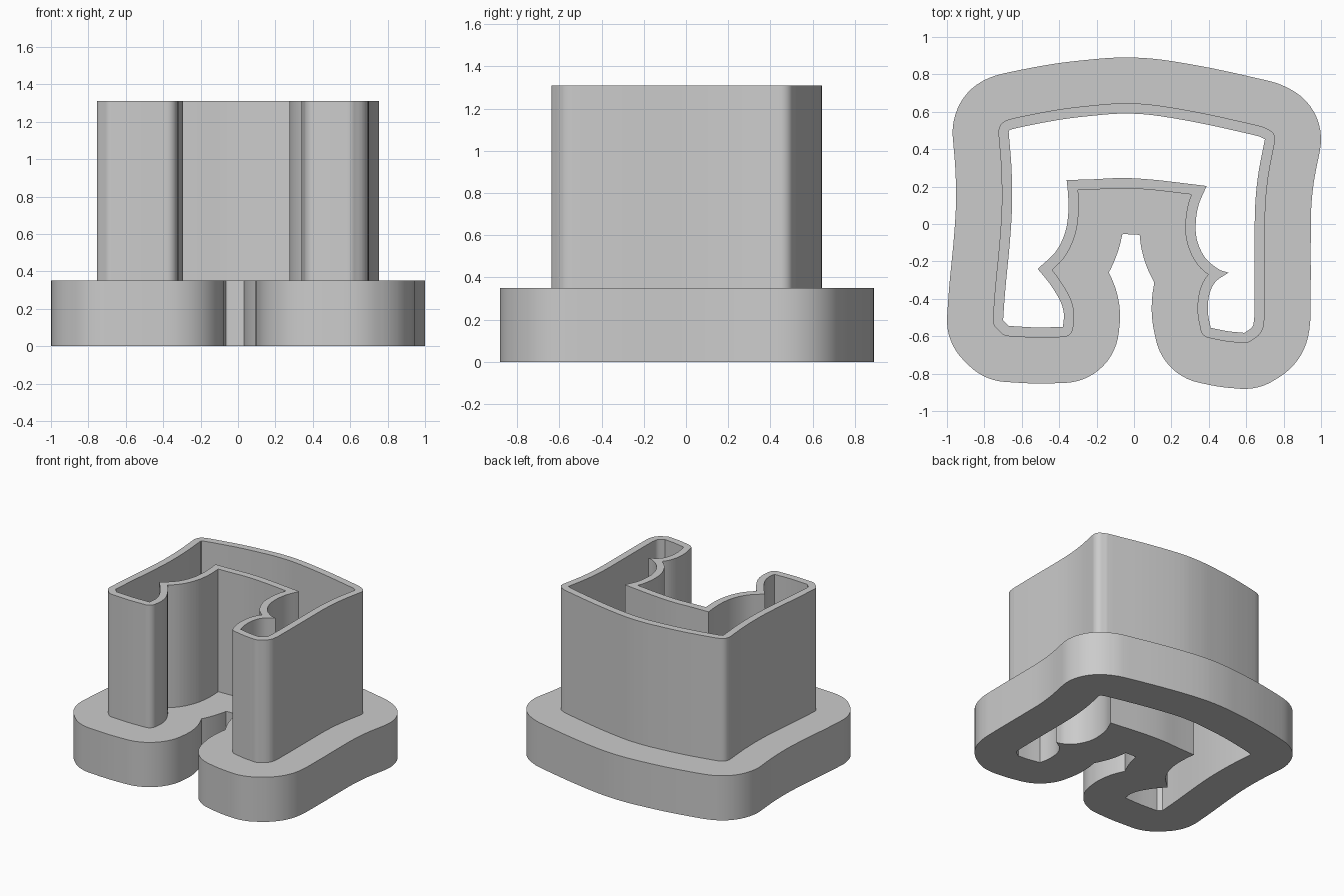
import bpy, bmesh, math
from mathutils import Vector

if "Cube" in bpy.data.objects:
    bpy.data.objects.remove(bpy.data.objects["Cube"])

FLANGE_Z, TOP_Z = 0.35, 1.31
WALL, FLANGE = 0.055, 0.30

# Opening outline, clockwise; each run is a smooth curve, runs meet in corners
RUNS = [
    [(-.67, .49), (-.64, .51), (-.40, .557), (-.2, .581), (-.06, .59), (.1, .582),
     (.35, .54), (.6, .485), (.67, .468)],
    [(.67, .468), (.70, .453)],
    [(.70, .453), (.665, .27), (.648, .1), (.645, -.1), (.645, -.3), (.643, -.5)],
    [(.643, -.5), (.633, -.55), (.59, -.582)],
    [(.59, -.582), (.5, -.573), (.41, -.555)],
    [(.41, -.555), (.395, -.47), (.402, -.38), (.435, -.31), (.505, -.26)],
    [(.505, -.26), (.45, -.24), (.38, -.18), (.338, -.09), (.33, 0), (.345, .1), (.388, .203)],
    [(.388, .203), (.25, .22), (.1, .237), (-.06, .246), (-.22, .239), (-.36, .235)],
    [(-.36, .235), (-.352, .15), (-.352, .05), (-.37, -.05), (-.42, -.15), (-.515, -.24)],
    [(-.515, -.24), (-.45, -.32), (-.395, -.41), (-.375, -.48), (-.38, -.55)],
    [(-.38, -.55), (-.52, -.553), (-.67, -.545)],
    [(-.67, -.545), (-.70, -.515)],
    [(-.70, -.515), (-.688, -.35), (-.664, -.1), (-.652, .1), (-.655, .3), (-.67, .49)],
]


def smooth_run(pts, steps=5):
    """Catmull-Rom curve through the points, last point left out."""
    p = [Vector(q) for q in pts]
    p = [2 * p[0] - p[1]] + p + [2 * p[-1] - p[-2]]
    out = []
    for a, b, c, d in zip(p, p[1:], p[2:], p[3:]):
        for i in range(steps):
            t = i / steps
            out.append(b + (c - a) * t / 2 + (2 * a - 5 * b + 4 * c - d) * t * t / 2
                       + (3 * b - a - 3 * c + d) * t ** 3 / 2)
    return out


def distance(p, a, b):
    ab = b - a
    t = max(0, min(1, (p - a).dot(ab) / ab.length_squared))
    return (p - a - ab * t).length


def offset(loop, dist, samples=5):
    """Outward offset with round outer corners and sharp inner ones."""
    n = len(loop)
    edges = [(loop[i], loop[(i + 1) % n]) for i in range(n)]
    normals = [Vector((a.y - b.y, b.x - a.x)).normalized() for a, b in edges]
    candidates = []
    for i, (a, b) in enumerate(edges):
        n0, n1 = normals[i - 1], normals[i]
        turn = math.atan2(n0.x * n1.y - n0.y * n1.x, n0.dot(n1))
        if turn < 0:
            count = 1 + int(-turn / 0.12)
            start = math.atan2(n0.y, n0.x)
            for k in range(count + 1):
                ang = start + turn * k / count
                candidates.append(a + dist * Vector((math.cos(ang), math.sin(ang))))
        for k in range(samples):
            candidates.append(a.lerp(b, (k + .5) / samples) + n1 * dist)
    out = []
    for p in candidates:
        if out and (p - out[-1]).length < 0.003:
            continue
        if all(distance(p, a, b) > dist - 1e-5 for a, b in edges):
            out.append(p)
    if (out[0] - out[-1]).length < 0.003:
        out.pop()
    return out


bm = bmesh.new()


def ring(loop, z):
    verts = [bm.verts.new((p.x, p.y, z)) for p in loop]
    edges = [bm.edges.new((verts[i - 1], verts[i])) for i in range(len(verts))]
    return verts, edges


def side(low, high):
    a, b = low[0], high[0]
    for i in range(len(a)):
        bm.faces.new((a[i - 1], a[i], b[i], b[i - 1]))


def cap(outer, inner):
    bmesh.ops.triangle_fill(bm, edges=outer[1] + inner[1], use_beauty=True, normal=(0, 0, 1))


opening = [p for run in RUNS for p in smooth_run(run)]
wall_loop = offset(opening, WALL)
flange_loop = offset(opening, FLANGE)

# Rings from the bottom of the opening round to the bottom of the flange
hole_low, hole_high = ring(opening, 0), ring(opening, TOP_Z)
wall_low, wall_high = ring(wall_loop, FLANGE_Z), ring(wall_loop, TOP_Z)
base_low, base_high = ring(flange_loop, 0), ring(flange_loop, FLANGE_Z)

# Upright walls, then rim, ledge and underside
side(hole_low, hole_high)
side(wall_low, wall_high)
side(base_low, base_high)
cap(wall_high, hole_high)
cap(base_high, wall_low)
cap(base_low, hole_low)
bmesh.ops.recalc_face_normals(bm, faces=bm.faces[:])

mesh = bpy.data.meshes.new("flanged_cutter")
bm.to_mesh(mesh)
bm.free()
mesh.shade_smooth()
mesh.set_sharp_from_angle(angle=math.radians(30))

# Plain grey plastic
grey = bpy.data.materials.new("light_grey")
grey.use_nodes = True
color = (0.6, 0.6, 0.6, 1)
grey.diffuse_color = color
grey.node_tree.nodes["Principled BSDF"].inputs["Base Color"].default_value = color
mesh.materials.append(grey)

cutter = bpy.data.objects.new("flanged_cutter", mesh)
bpy.context.collection.objects.link(cutter)
